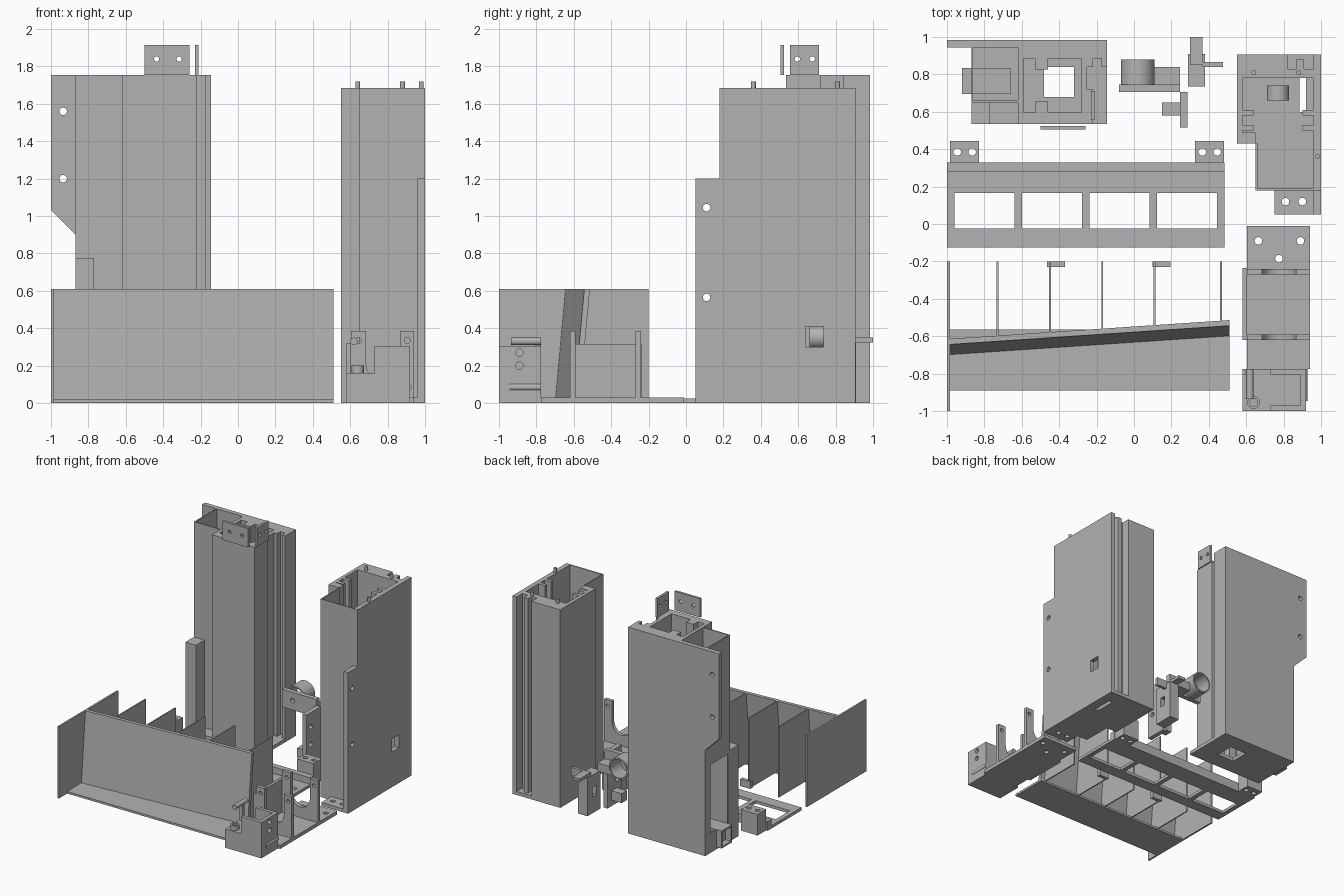
import bpy, bmesh, math

cube = bpy.data.objects.get("Cube")
if cube:
    bpy.data.objects.remove(cube, do_unlink=True)

shade = (0.45, 0.45, 0.45, 1)
grey = bpy.data.materials.new("plain grey")
grey.use_nodes = True
grey.diffuse_color = shade
grey.node_tree.nodes["Principled BSDF"].inputs["Base Color"].default_value = shade
made = []


def rect(u, v):
    return [(u[0], v[0]), (u[1], v[0]), (u[1], v[1]), (u[0], v[1])]


def circle(u, v, radius=0.02, sides=32):
    angles = [math.tau * i / sides for i in range(sides)]
    return [(u + radius * math.cos(a), v + radius * math.sin(a)) for a in angles]


def plate(name, axis, span, outline, holes=(), lean=0):
    """Extrude a flat outline with holes along an axis; lean shifts y with x."""
    curve = bpy.data.curves.new(name, "CURVE")
    curve.dimensions, curve.fill_mode = "2D", "BOTH"
    curve.extrude = (span[1] - span[0]) / 2
    for loop in [outline, *holes]:
        spline = curve.splines.new("POLY")
        spline.points.add(len(loop) - 1)
        for point, (u, v) in zip(spline.points, loop):
            point.co = (u, v, 0, 1)
        spline.use_cyclic_u = True
    helper = bpy.data.objects.new("helper", curve)
    bpy.context.collection.objects.link(helper)
    mesh = bpy.data.meshes.new_from_object(helper.evaluated_get(bpy.context.evaluated_depsgraph_get()))
    bpy.data.objects.remove(helper)
    bm = bmesh.new()
    bm.from_mesh(mesh)
    for vert in bm.verts:
        u, v, w = vert.co.x, vert.co.y, vert.co.z + sum(span) / 2
        vert.co = {"x": (w, u, v), "y": (u, w, v), "z": (u, v, w)}[axis]
        vert.co.y += lean * (vert.co.x + 1)
    bmesh.ops.remove_doubles(bm, verts=bm.verts, dist=0.0001)
    bmesh.ops.recalc_face_normals(bm, faces=bm.faces)
    bm.to_mesh(mesh)
    bm.free()
    mesh.name = name
    mesh.materials.clear()
    mesh.materials.append(grey)
    part = bpy.data.objects.new(name, mesh)
    bpy.context.collection.objects.link(part)
    made.append(part)


def box(name, x, y, z):
    plate(name, "z", z, rect(x, y))


thick, thin = 0.03, 0.01

# Tall tower: back plate with chamfered flange, floor and outer compartment
left, divide, right, edge = -0.87, -0.62, -0.22, -0.145
front, step, back, top = 0.535, 0.65, 0.945, 1.755
slot_front, slot_back = 0.72, 0.84
tall = (thick, top)
plate("tower_back_plate", "y", (back, back + 0.04),
      [(left, 0), (edge, 0), (edge, top), (-1, top), (-1, 1.03), (left, 0.9)],
      [circle(-0.935, z) for z in (1.2, 1.56)])
plate("tower_floor", "z", (0, thick), rect((left, edge), (front, back)),
      [rect((-0.48, -0.32), (0.68, 0.84))])
plate("tower_outer_wall", "x", (left, left + thin), rect((step, back), tall),
      [rect((step + thick, back - thick), (0.17, 0.75))])
box("tower_outer_front", (left, divide), (step, step + thin), tall)
box("tower_foot_post", (left, left + 0.1), (front, step), (0, 0.775))
plate("tower_chute", "x", (-0.92, -0.66), rect((0.695, 0.835), (0.02, 0.17)),
      [rect((0.71, 0.82), (0.035, 0.155))])

# Tall tower: main channel with guide teeth and side rail
box("channel_front_wall", (divide, right), (front, front + 2 * thick), tall)
box("channel_back_wall", (divide, right), (back - 2 * thick, back), tall)
box("channel_divider", (divide, divide + thick), (front, back), tall)
box("channel_side_wall", (right - thick, right), (front, slot_front), tall)
box("channel_slot_wall", (right - 2 * thick, right - thick), (front, back), tall)
box("channel_slot_back", (right - thick, right), (slot_back, back), tall)
for y in (front + 2 * thick, back - 4 * thick):
    box("guide_tooth", (-0.53, -0.46), (y, y + 2 * thick), tall)
box("side_rail_base", (right, edge), (back - 2 * thick, back), tall)
box("side_rail_lip", (edge - thick, edge), (slot_back, back), tall)

# Drilled tabs above the tall tower
tab = (top, 1.915)
plate("front_tab", "y", (front - thick, front - thin), rect((-0.5, -0.26), tab),
      [circle(x, 1.84, 0.014) for x in (-0.435, -0.315)])
plate("side_tab", "x", (right - thin, right + thin), rect((0.555, 0.71), tab),
      [circle(y, 1.84, 0.014) for y in (0.595, 0.675)])

# Second tower: stepped side wall with window
outer, inner, wall = 0.55, 0.65, 0.96
foot, nose, corner, rear, roof = 0.05, 0.18, 0.43, 0.905, 1.685
upright = (thick, roof)
plate("second_side_wall", "x", (wall, 1),
      [(foot, 0), (rear, 0), (rear, roof), (nose, roof), (nose, 1.2), (foot, 1.2)],
      [circle(0.11, 1.045), circle(0.11, 0.565), rect((0.64, 0.735), (0.3, 0.41))])
plate("second_floor", "z", (0, thick),
      [(outer, corner), (inner, corner), (inner, nose), (0.75, nose), (0.75, foot),
       (wall, foot), (wall, rear), (outer, rear)],
      [circle(0.81, 0.12), circle(0.9, 0.12), rect((0.885, 0.92), (0.6, 0.78))])
box("second_left_wall", (outer, outer + thick), (corner, rear), upright)
box("second_shoulder", (outer, inner), (corner, corner + 2 * thick), upright)
box("second_nose_left", (inner, inner + thin), (nose, corner), upright)
box("second_nose_front", (inner, wall), (nose, nose + thin), upright)
box("second_back_wall", (outer, wall), (0.78, 0.83), upright)
box("second_back_block", (outer, 0.82), (0.83, rear), upright)
box("second_back_rail", (0.87, 0.91), (0.83, 0.88), upright)
for x in (outer + thick, wall - 2 * thick):
    for y in (0.5, 0.58):
        box("second_guide_tooth", (x, x + 2 * thick), (y, y + thick), upright)
plate("inner_roller", "y", (0.66, 0.74), circle(0.77, 0.35, 0.06))
for x, y in ((0.64, 0.81), (0.88, 0.81), (0.98, 0.36)):
    plate("locating_pin", "z", (roof - thick, roof + 0.035), circle(x, y, 0.013))

# Sensor mount: tube, face plate and upright
ledge, face = 0.745, 0.705
plate("mount_tube", "y", (ledge, 0.88), circle(0.02, 0.465, 0.09), [circle(0.02, 0.465, 0.078)])
plate("mount_plate", "y", (face, ledge), rect((-0.08, 0.245), (0.37, 0.52)), [circle(0.02, 0.45)])
box("mount_block", (0.11, 0.245), (ledge, 0.84), (0.37, 0.44))
plate("mount_upright", "x", (0.245, 0.285), rect((0.515, face), (0, 0.47)),
      [circle(0.57, z) for z in (0.2, 0.35)])
box("mount_nub", (0.15, 0.245), (0.58, 0.65), (0.05, 0.13))

# Latch beside the mount
plate("latch_body", "x", (0.29, 0.38), rect((0.735, 0.91), (0, 0.325)),
      [rect((0.79, 0.84), (0.14, 0.22))])
box("latch_tongue", (0.3, 0.365), (0.85, 1), (0.325, 0.35))
box("latch_blade", (0.365, 0.475), (0.84, 0.865), (0.28, 0.35))

# Frame with four windows, a raised rim and two drilled lugs
frame_end, frame_back, bar = 0.485, 0.33, 0.04
pitch = (frame_end + 1 - bar) / 4
starts = [-1 + bar + i * pitch for i in range(4)]
plate("window_frame", "z", (0, 0.025), rect((-1, frame_end), (-0.125, frame_back)),
      [rect((x, x + pitch - bar), (-0.025, 0.165)) for x in starts])
box("frame_rim", (-1, frame_end), (0.28, frame_back), (0, 0.08))
for x in (-0.985, 0.325):
    plate("frame_lug", "z", (0, 0.18), rect((x, x + 0.155), (frame_back, 0.445)),
          [circle(x + offset, 0.385) for offset in (0.04, 0.12)])

# Leaning panel with end plate, floor and ribs
slope, height, panel_end = 0.067, 0.61, 0.51
foot_line, head_line, rib_back = -0.67, -0.615, -0.2
box("panel_end_plate", (-1, -0.985), (-1, rib_back), (0, height))
box("panel_floor", (-1, panel_end), (-0.89, -0.565), (0, 0.018))
plate("leaning_panel", "x", (-0.985, panel_end),
      [(foot_line - thick, thin), (foot_line, thin), (head_line, height), (head_line - thick, height)],
      lean=slope)
for x in (-0.73, -0.45, -0.17, 0.11, 0.465):
    shift = slope * (x + 1)
    plate("panel_rib", "x", (x - thin / 2, x + thin / 2),
          [(foot_line + shift, thin), (rib_back, thin), (rib_back, height), (head_line + shift, height)])
for x in (-0.465, 0.1):
    box("rib_foot", (x, x + 0.095), (rib_back - thick, rib_back), (thin, 0.07))

# Carriage: drilled base, side wall and two round-bottomed cradles
near, far, middle, arm_top = 0.605, 0.94, 0.775, 0.385
box_back = -0.775
plate("carriage_base", "z", (0, thick), rect((near, far), (box_back, -0.01)),
      [circle(0.665, -0.09), circle(0.89, -0.09), circle(middle, -0.185)])
half_round = circle(middle, 0.21, 0.09)[16:] + [(middle + 0.09, 0.21)]
cradle = [(far, arm_top), (far, thick), (near, thick), (near, arm_top), (middle - 0.09, arm_top),
          *half_round, (middle + 0.09, arm_top)]
for y in (-0.62, -0.27):
    plate("cradle", "y", (y, y + thick), cradle, [circle(x, 0.335, 0.016) for x in (0.645, 0.905)])
box("carriage_side_wall", (0.58, near), (-0.62, -0.235), (0, 0.315))

# Motor box with open pocket, adjuster and rods
low, lid, box_left, pocket, box_right = 0.16, 0.305, 0.58, 0.73, 0.92
box("motor_box_base", (box_left, box_right), (-1, box_back), (0, low))
box("motor_box_front", (pocket, box_right), (-1, -1 + thick), (low, lid))
box("motor_box_back", (pocket, box_right), (box_back - thick, box_back), (low, lid))
plate("motor_box_side", "x", (box_right - thick, box_right),
      rect((-1 + thick, box_back - thick), (low, lid)), [circle(-0.89, z) for z in (0.2, 0.27)])
box("motor_box_post", (box_left, near), (box_back - thick, box_back), (low, 0.32))
plate("adjuster_ring", "z", (low, 0.2), circle(0.64, -0.955, 0.034), [circle(0.64, -0.955)])
plate("upper_rod", "y", (-0.935, box_back), circle(0.62, 0.33))
plate("lower_rod", "y", (-0.945, box_back), circle(0.908, 0.085))

# Smooth round surfaces, keep edges sharp
bpy.ops.object.select_all(action="DESELECT")
for part in made:
    part.select_set(True)
bpy.context.view_layer.objects.active = made[0]
bpy.ops.object.shade_smooth_by_angle()
